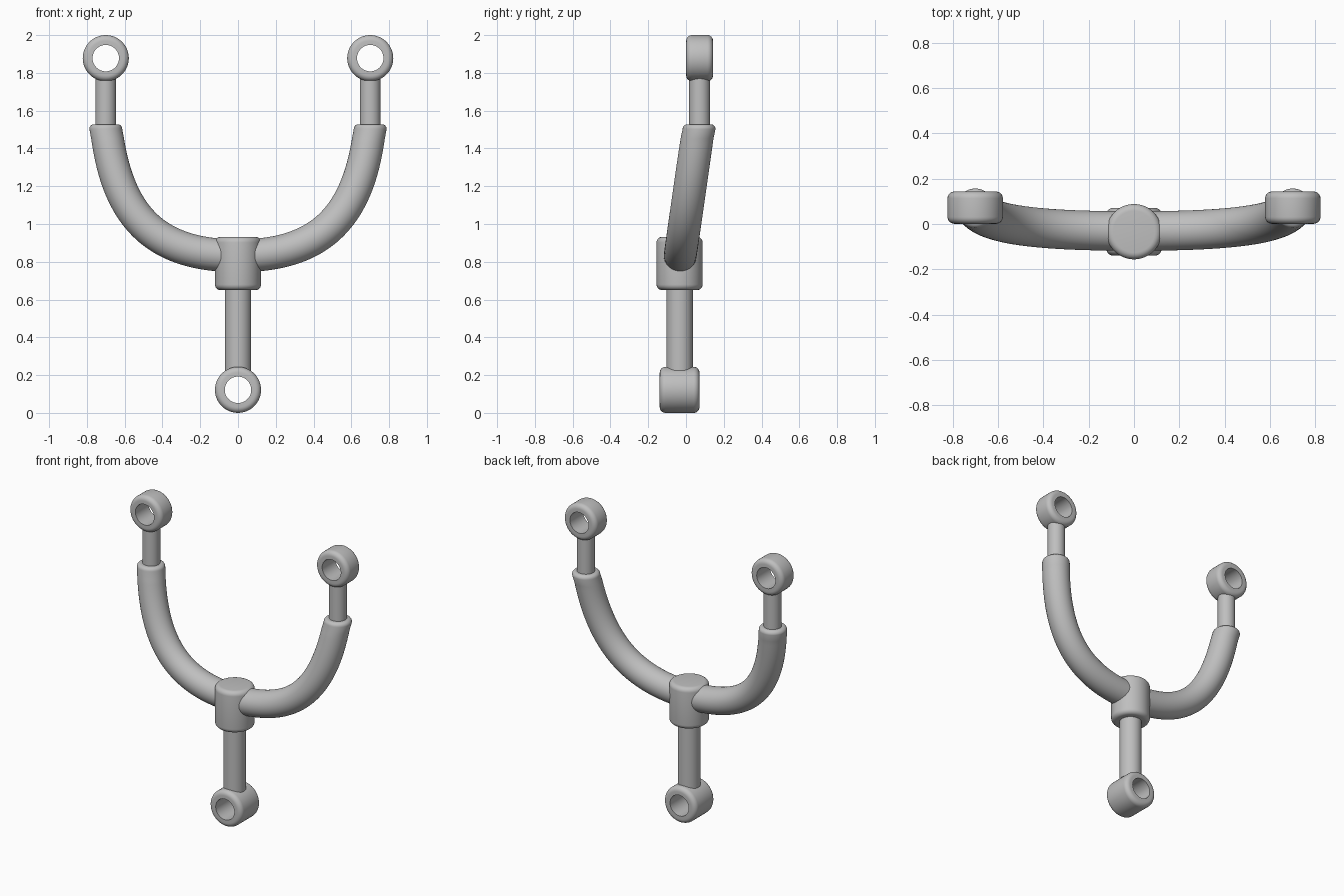
import bpy, bmesh
from math import cos, sin, pi, radians
from mathutils import Vector

if "Cube" in bpy.data.objects:
    bpy.data.objects.remove(bpy.data.objects["Cube"], do_unlink=True)

GREY = (0.52, 0.52, 0.52, 1)
metal = bpy.data.materials.new("grey metal")
metal.use_nodes = True
metal.diffuse_color = GREY
metal.node_tree.nodes["Principled BSDF"].inputs["Base Color"].default_value = GREY

SIDES = 48
UP, BACK = Vector((0, 0, 1)), Vector((0, 1, 0))


def loft(name, rings, closed=False):
    """Skin round rings given as (centre, axis, radius)."""
    bm = bmesh.new()
    loops = []
    for centre, axis, radius in rings:
        u = axis.cross(BACK if abs(axis.y) < 0.9 else UP).normalized()
        v = axis.cross(u).normalized()
        loops.append([bm.verts.new(centre + radius * (u * cos(a) + v * sin(a)))
                      for a in (2 * pi * i / SIDES for i in range(SIDES))])
    pairs = list(zip(loops, loops[1:]))
    if closed:
        pairs.append((loops[-1], loops[0]))
    else:
        bm.faces.new(loops[0])
        bm.faces.new(loops[-1])
    for a, b in pairs:
        for i in range(SIDES):
            j = (i + 1) % SIDES
            bm.faces.new((a[i], a[j], b[j], b[i]))
    bmesh.ops.recalc_face_normals(bm, faces=bm.faces)
    mesh = bpy.data.meshes.new(name)
    bm.to_mesh(mesh)
    bm.free()
    mesh.materials.append(metal)
    obj = bpy.data.objects.new(name, mesh)
    bpy.context.collection.objects.link(obj)
    bpy.ops.object.select_all(action="DESELECT")
    obj.select_set(True)
    bpy.context.view_layer.objects.active = obj
    bpy.ops.object.shade_smooth_by_angle(angle=radians(35))


def rounded(radius, half, edge, steps=6):
    """Profile (offset, radius) of a cylinder with rounded rims."""
    arc = [(half - edge + edge * sin(t), radius - edge + edge * cos(t))
           for t in (pi / 2 * i / steps for i in range(steps + 1))]
    return [(-o, r) for o, r in reversed(arc)] + arc[::-1][::-1]


def rod(name, x, y, bottom, top, radius, edge=0.0):
    mid, half = Vector((x, y, (bottom + top) / 2)), (top - bottom) / 2
    profile = rounded(radius, half, edge) if edge else [(-half, radius), (half, radius)]
    loft(name, [(mid + UP * o, UP, r) for o, r in profile])


def eye(name, centre, half):
    """Rounded ring with a bore running front to back."""
    c = Vector(centre)
    bore = 0.07
    profile = [(half, bore), (-half, bore)] + rounded(0.122, half, 0.03)
    loft(name, [(c + BACK * o, BACK, r) for o, r in profile], closed=True)


def arm(name, side):
    """Curved tube from the hub to a level, rounded end."""
    p = [Vector((side * x, -0.031 + (z - 0.832) * 0.144, z)) for x, z in
         ((0, 0.832), (0.46, 0.832), (0.65, 1.06), (0.7, 1.528))]
    rings, n, edge, radius = [], 40, 0.025, 0.087
    for i in range(n + 1):
        t = 0.945 * i / n
        s = 1 - t
        pos = s**3 * p[0] + 3 * s * s * t * p[1] + 3 * s * t * t * p[2] + t**3 * p[3]
        tan = (s * s * (p[1] - p[0]) + 2 * s * t * (p[2] - p[1])
               + t * t * (p[3] - p[2])).normalized()
        level = max(0, (i / n - 0.8) / 0.2)
        rings.append((pos, tan.lerp(UP, level).normalized(), radius))
    for k in range(7):
        a = pi / 2 * k / 6
        rings.append((p[3] - UP * edge * (1 - sin(a)), UP, radius - edge * (1 - cos(a))))
    loft(name, rings)


# Stem, hub and lower eye
STEM_Y = -0.034
eye("lower_eye", (0, STEM_Y, 0.122), 0.105)
rod("lower_rod", 0, STEM_Y, 0.225, 0.7, 0.07)
rod("hub", 0, STEM_Y, 0.65, 0.932, 0.122, 0.03)

# Mirrored arms, upper rods and upper eyes
for label, side in (("left", 1), ("right", -1)):
    arm(label + "_arm", side)
    rod(label + "_upper_rod", side * 0.7, 0.072, 1.46, 1.79, 0.055)
    eye(label + "_upper_eye", (side * 0.7, 0.072, 1.878), 0.071)
